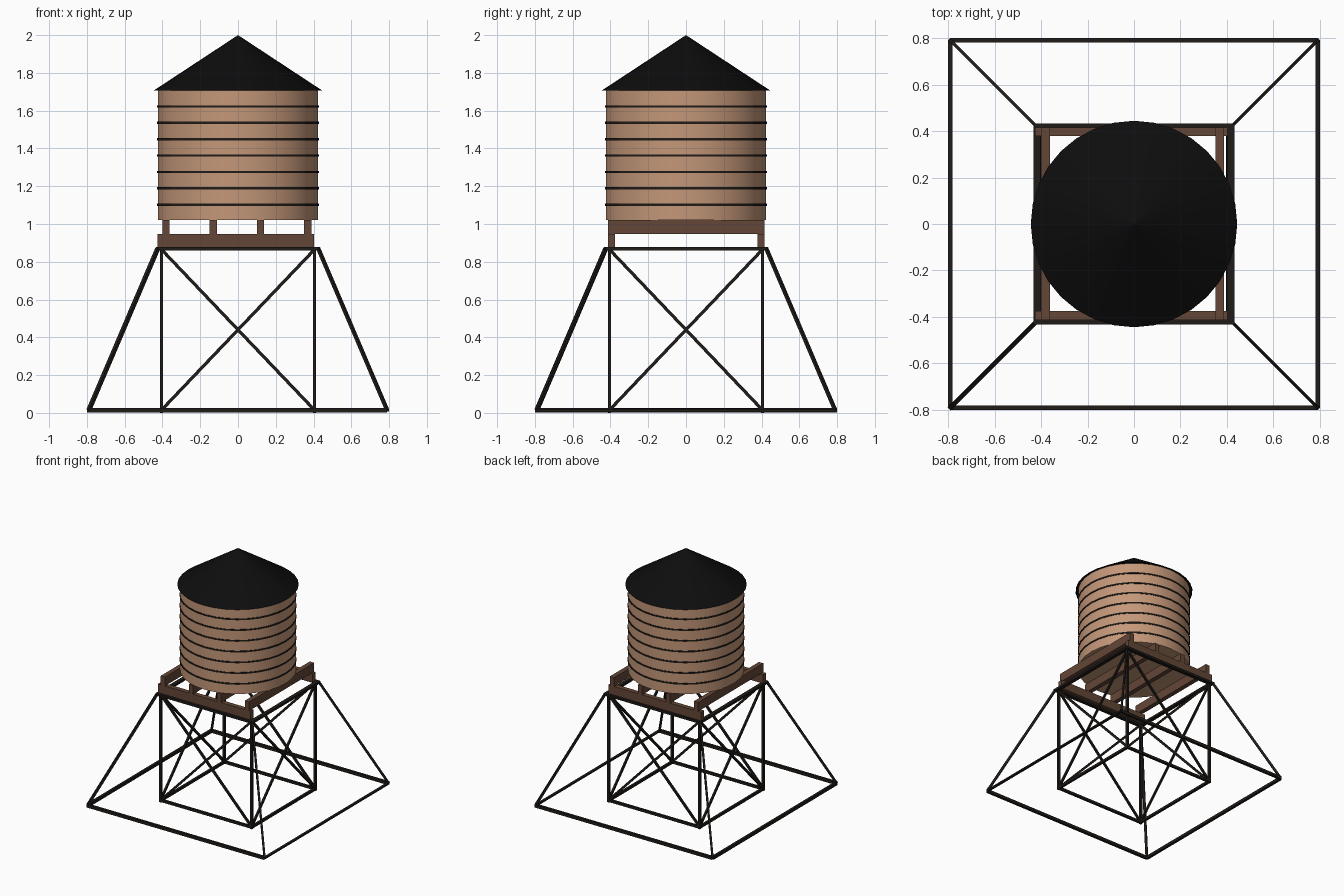
import bpy, bmesh
from math import radians
from mathutils import Matrix, Vector

if "Cube" in bpy.data.objects:
    bpy.data.objects.remove(bpy.data.objects["Cube"])


def material(name, rgb):
    m = bpy.data.materials.new(name)
    m.diffuse_color = (*rgb, 1)
    m.use_nodes = True
    m.node_tree.nodes["Principled BSDF"].inputs["Base Color"].default_value = m.diffuse_color
    return m


CEDAR = material("cedar", (0.55, 0.31, 0.19))
TIMBER = material("dark_timber", (0.125, 0.062, 0.038))
STEEL = material("dark_steel", (0.014, 0.011, 0.009))
ROOF = material("roof_black", (0.004, 0.004, 0.004))


def finish(name, bm, mat, smooth=False):
    mesh = bpy.data.meshes.new(name)
    bm.to_mesh(mesh)
    bm.free()
    mesh.materials.append(mat)
    ob = bpy.data.objects.new(name, mesh)
    bpy.context.collection.objects.link(ob)
    if smooth:
        bpy.ops.object.select_all(action='DESELECT')
        bpy.context.view_layer.objects.active = ob
        ob.select_set(True)
        bpy.ops.object.shade_smooth_by_angle(angle=radians(40))
    return ob


def box(bm, x0, x1, y0, y1, z0, z1):
    m = Matrix.Translation(((x0 + x1) / 2, (y0 + y1) / 2, (z0 + z1) / 2))
    bmesh.ops.create_cube(bm, size=1, matrix=m @ Matrix.Diagonal((x1 - x0, y1 - y0, z1 - z0, 1)))


def bar(bm, a, b, w=0.02, h=0.02):
    """Straight bar from a to b, w wide sideways and h deep upwards."""
    a, b = Vector(a), Vector(b)
    d = b - a
    rot = d.to_track_quat('Z', 'Y').to_matrix().to_4x4()
    m = Matrix.Translation((a + b) / 2) @ rot @ Matrix.Diagonal((w, h, d.length, 1))
    bmesh.ops.create_cube(bm, size=1, matrix=m)


def cone(bm, r1, r2, z0, z1, sides=32, caps=True):
    bmesh.ops.create_cone(bm, cap_ends=caps, segments=sides, radius1=r1, radius2=r2,
                          depth=z1 - z0, matrix=Matrix.Translation((0, 0, (z0 + z1) / 2)))


CORNERS = [(-1, -1), (1, -1), (1, 1), (-1, 1)]
SIDES = list(zip(CORNERS, CORNERS[1:] + CORNERS[:1]))


def at(c, r, z):
    return (c[0] * r, c[1] * r, z)


def ring(name, r, z, w, h):
    bm = bmesh.new()
    for p, q in SIDES:
        d = Vector(q) - Vector(p)
        e = d.to_3d().normalized() * w / 2
        bar(bm, Vector(at(p, r, z)) - e, Vector(at(q, r, z)) + e, w, h)
    finish(name, bm, STEEL)


# Tank body
bm = bmesh.new()
cone(bm, 0.424, 0.424, 1.02, 1.71)
finish("tank_body", bm, CEDAR, True)

# Steel hoops around the tank
bm = bmesh.new()
for i in range(7):
    z = 1.102 + i * 0.0867
    cone(bm, 0.428, 0.428, z - 0.006, z + 0.006)
finish("tank_hoops", bm, STEEL, True)

# Conical roof
bm = bmesh.new()
cone(bm, 0.444, 0, 1.708, 2.0)
finish("roof", bm, ROOF)

# Lower timber beams, along x
bm = bmesh.new()
for y in (-0.394, 0.397):
    box(bm, -0.425, 0.402, y - 0.019, y + 0.019, 0.877, 0.948)
finish("lower_beams", bm, TIMBER)

# Upper timber joists, along y
bm = bmesh.new()
for i in range(4):
    x = -0.381 + i * 0.25
    box(bm, x - 0.019, x + 0.019, -0.413, 0.416, 0.948, 1.02)
finish("upper_joists", bm, TIMBER)

# Square steel rings: deck level, inner base, outer base
ring("top_ring", 0.418, 0.87, 0.03, 0.018)
ring("inner_base_ring", 0.405, 0.013, 0.018, 0.02)

bm = bmesh.new()
for i, (p, q) in enumerate(SIDES):
    bar(bm, at(p, 0.79, 0.014), at(q, 0.79, 0.014), 0.02, 0.012 if i == 1 else 0.024)
finish("outer_base_ring", bm, STEEL)

# Upright posts
bm = bmesh.new()
for c in CORNERS:
    bar(bm, at(c, 0.405, 0.0), at(c, 0.405, 0.87), 0.018, 0.018)
finish("posts", bm, STEEL)

# Crossed bracing on each side
bm = bmesh.new()
for p, q in SIDES:
    bar(bm, at(p, 0.405, 0.015), at(q, 0.405, 0.865), 0.014, 0.017)
    bar(bm, at(q, 0.405, 0.015), at(p, 0.405, 0.865), 0.014, 0.017)
finish("cross_braces", bm, STEEL)

# Splayed corner stays
bm = bmesh.new()
for c in CORNERS:
    w = 0.02 if c == (-1, -1) else 0.014
    bar(bm, at(c, 0.425, 0.87), at(c, 0.79, 0.014), w, 0.018)
finish("corner_stays", bm, STEEL)
